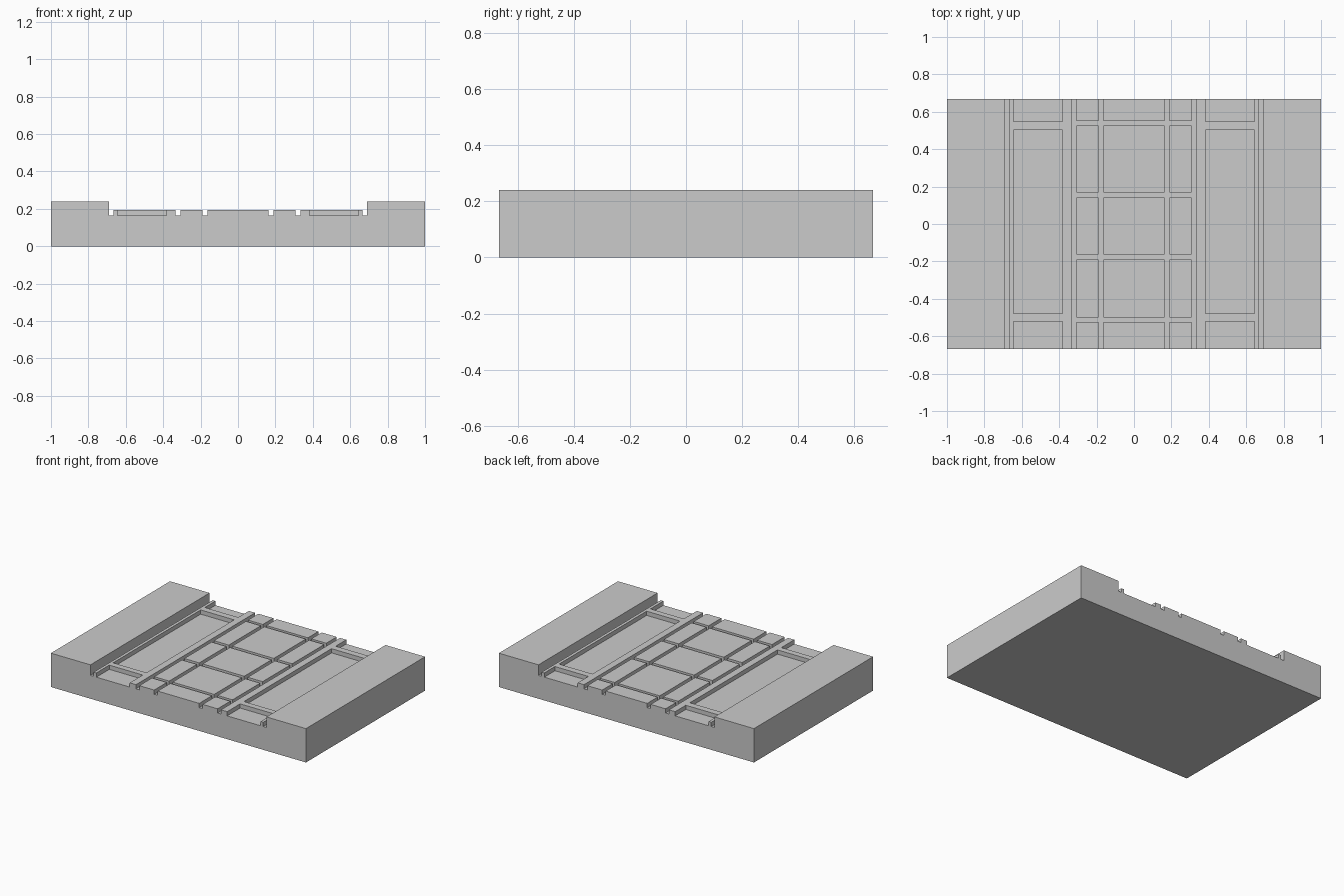
import bpy, bmesh

if "Cube" in bpy.data.objects:
    bpy.data.objects.remove(bpy.data.objects["Cube"])

HALF_Y = 0.667
TOP, DECK, FLOOR = 0.24, 0.195, 0.165


def new_object(name, bm):
    bmesh.ops.recalc_face_normals(bm, faces=bm.faces)
    mesh = bpy.data.meshes.new(name)
    bm.to_mesh(mesh)
    bm.free()
    obj = bpy.data.objects.new(name, mesh)
    bpy.context.collection.objects.link(obj)
    return obj


def add_box(bm, x0, x1, y0, y1, z0, z1):
    vs = bmesh.ops.create_cube(bm, size=1)["verts"]
    for v in vs:
        v.co = (x1 if v.co.x > 0 else x0,
                y1 if v.co.y > 0 else y0,
                z1 if v.co.z > 0 else z0)


# Slab: half cross-section with lengthwise grooves, mirrored and extruded
half = [(1.0, 0), (1.0, TOP), (0.69, TOP), (0.69, FLOOR), (0.665, FLOOR), (0.665, DECK)]
for outer, inner in [(0.333, 0.307), (0.19, 0.163)]:
    half += [(outer, DECK), (outer, FLOOR), (inner, FLOOR), (inner, DECK)]
profile = half + [(-x, z) for x, z in reversed(half)]

bm = bmesh.new()
face = bm.faces.new([bm.verts.new((x, -HALF_Y, z)) for x, z in profile])
ext = bmesh.ops.extrude_face_region(bm, geom=[face])["geom"]
bmesh.ops.translate(bm, vec=(0, 2 * HALF_Y, 0),
                    verts=[g for g in ext if isinstance(g, bmesh.types.BMVert)])
slab = new_object("paneled_slab", bm)

# Cutters: side panel recesses (open at both ends) and cross grooves
bm = bmesh.new()
for y0, y1 in [(-0.8, -0.522), (-0.479, 0.502), (0.548, 0.8)]:
    add_box(bm, 0.382, 0.644, y0, y1, FLOOR, 0.3)
    add_box(bm, -0.644, -0.382, y0, y1, FLOOR, 0.3)
for y0, y1 in [(-0.525, -0.5), (-0.19, -0.163), (0.142, 0.168), (0.527, 0.55)]:
    add_box(bm, -0.32, 0.32, y0, y1, FLOOR, 0.3)
cutter = new_object("recess_cutter", bm)
cutter.hide_render = True

# Carve the slab
mod = slab.modifiers.new("carve", 'BOOLEAN')
mod.operation = 'DIFFERENCE'
mod.solver = 'EXACT'
mod.object = cutter
bpy.context.view_layer.objects.active = slab
slab.select_set(True)
bpy.ops.object.modifier_apply(modifier=mod.name)
bpy.data.objects.remove(cutter)
